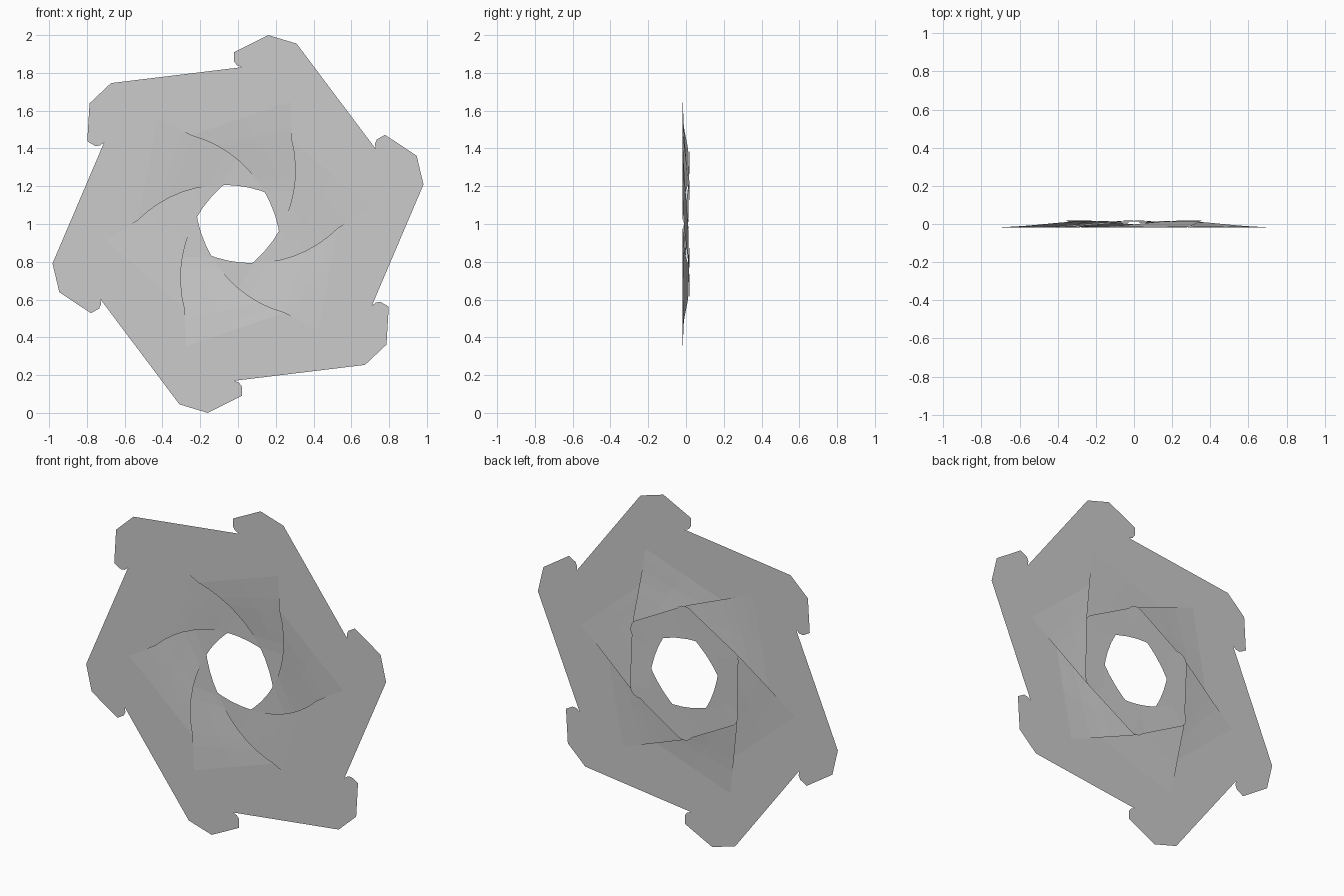
import bpy
import bmesh
import math

if "Cube" in bpy.data.objects:
    bpy.data.objects.remove(bpy.data.objects["Cube"])

BACK, FRONT = 0.0175, -0.0175
N = 12                                  # segments along each arm


def rot(p, deg):
    a = math.radians(deg)
    return (p[0] * math.cos(a) - p[1] * math.sin(a),
            p[0] * math.sin(a) + p[1] * math.cos(a))


def lerp(a, b, t):
    return tuple(u + (v - u) * t for u, v in zip(a, b))


def along(stations, t):
    # piecewise-linear interpolation through (t, values) stations
    for (t0, a), (t1, b) in zip(stations, stations[1:]):
        if t <= t1 + 1e-9:
            return lerp(a, b, (t - t0) / (t1 - t0))
    return stations[-1][1]


# hooked tab outline (x, z relative to the centre)
TAB = [(0.02, 0.83), (-0.005, 0.84), (-0.02, 0.86), (-0.02, 0.91),
       (0.16, 1.0), (0.31, 0.955)]
# outer edge of the arm, root to tip, and depth along the arm
OUTER = [(0, (0.424, -0.564)), (0.55, (0.0, -0.397)), (1, (-0.325, -0.222))]
DEPTH = [(0, (FRONT,)), (0.2, (-0.010,)), (0.55, (0.0115,)), (1, (BACK,))]
ARC_C, ARC_R = (0.076, 0.437), 0.644    # concave inner edge


def inner_edge(t):
    a = math.radians(-45.2 - 75.2 * t)
    return ARC_C[0] + ARC_R * math.cos(a), ARC_C[1] + ARC_R * math.sin(a)


def make_blade(index):
    bm = bmesh.new()

    def vert(p, y):
        x, z = rot(p, index * 60)
        return bm.verts.new((x, y, z + 1))

    # arm sweeping from the front plane to the back
    rows = []
    for i in range(N + 1):
        t = i / N
        a, b, y = inner_edge(t), along(OUTER, t), along(DEPTH, t)[0]
        rows.append([vert(lerp(a, b, s / 2), y) for s in range(3)])
    for r, q in zip(rows, rows[1:]):
        for s in range(2):
            bm.faces.new((r[s], q[s], q[s + 1], r[s + 1]))

    # rounded tip
    a, b = inner_edge(1), along(OUTER, 1)
    c = lerp(a, b, 0.5)
    d = (a[0] - c[0], a[1] - c[1])
    cap = []
    for k in range(1, 8):
        e = rot(d, k * 180 / 8)
        cap.append(vert((c[0] + e[0], c[1] + e[1]), BACK))
    bm.faces.new([rows[-1][0]] + cap + [rows[-1][2], rows[-1][1]])

    # flat outer plate with hooked tab, joined to the arm root
    plate = [vert(rot(p, -60), FRONT) for p in TAB]
    plate.append(vert(rot(TAB[0], -120), FRONT))
    prev_corner = vert(rot(OUTER[0][1], 60 - 0), FRONT)
    root = rows[0]
    bm.faces.new(plate + [root[2], root[1], root[0], prev_corner])

    bmesh.ops.recalc_face_normals(bm, faces=bm.faces)
    bmesh.ops.triangulate(bm, faces=[f for f in bm.faces if len(f.verts) > 4])
    mesh = bpy.data.meshes.new(f"iris_blade_{index + 1}")
    bm.to_mesh(mesh)
    bm.free()
    bpy.context.collection.objects.link(bpy.data.objects.new(mesh.name, mesh))


for i in range(6):
    make_blade(i)
